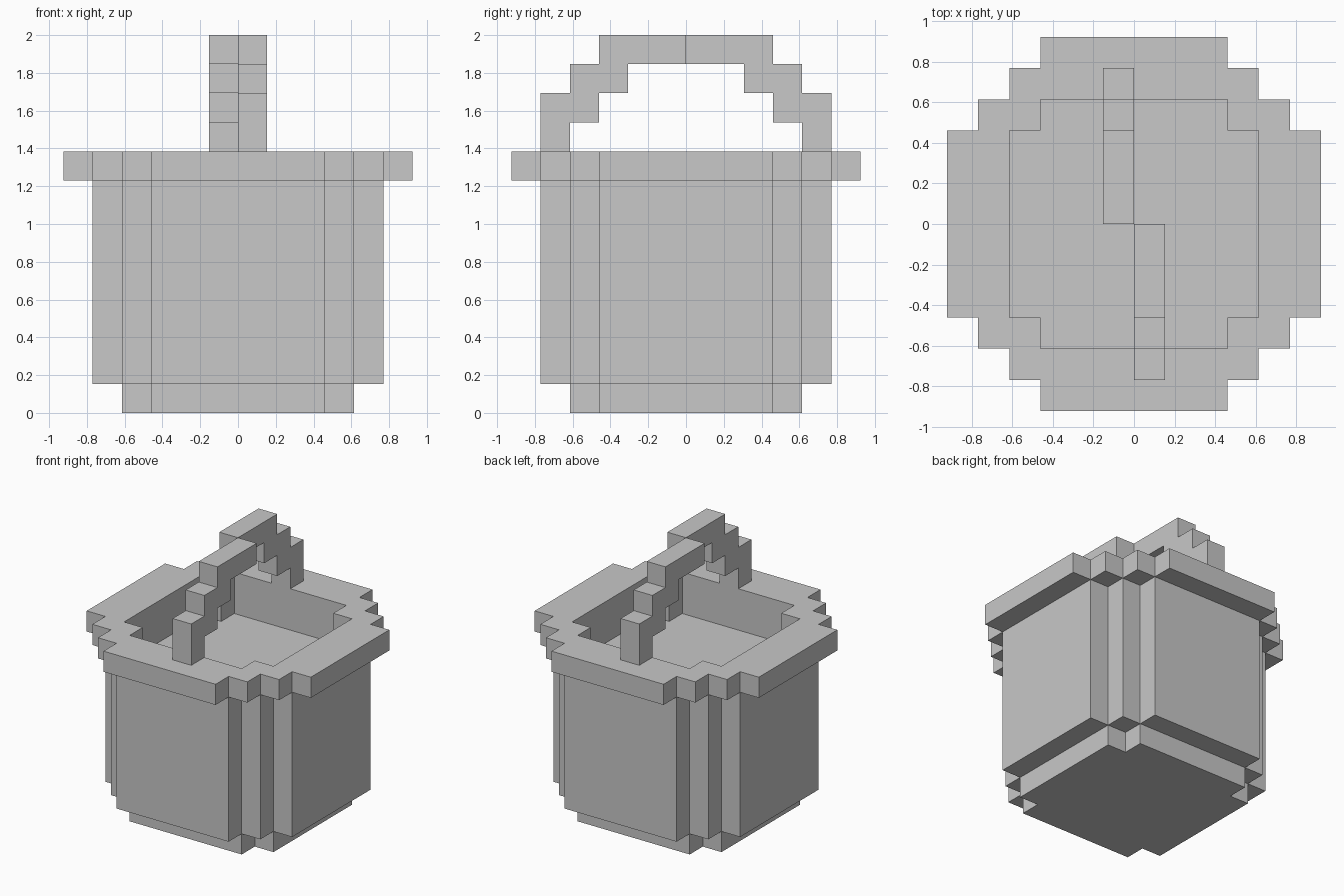
import bpy
import bmesh
import math
from mathutils import Matrix, Vector

cube = bpy.data.objects.get("Cube")
if cube:
    bpy.data.objects.remove(cube, do_unlink=True)

U = 2 / 13  # size of one block step

grey = bpy.data.materials.new("plain_grey")
grey.use_nodes = True
grey.diffuse_color = (0.58, 0.58, 0.58, 1)
grey.node_tree.nodes["Principled BSDF"].inputs["Base Color"].default_value = grey.diffuse_color


def stepped_outline(reach):
    """Stepped round outline; its flat sides lie `reach` blocks from the centre."""
    corner = [(reach, 3)]
    for i in range(reach - 3):
        corner += [(reach - 1 - i, 3 + i), (reach - 1 - i, 4 + i)]
    points = []
    for turn in range(4):
        for x, y in corner:
            for _ in range(turn):
                x, y = -y, x
            points.append((x, y))
    return points


def rectangle(x0, x1, y0, y1):
    return [(x0, y0), (x1, y0), (x1, y1), (x0, y1)]


def extrude_outlines(name, outlines, start, end, frame=Matrix()):
    """Fill the outlines (a second one is a hole) and extrude from start to end."""
    bm = bmesh.new()
    edges = []
    for outline in outlines:
        verts = [bm.verts.new((x, y, start)) for x, y in outline]
        edges += [bm.edges.new((verts[i - 1], verts[i])) for i in range(len(verts))]
    bmesh.ops.triangle_fill(bm, edges=edges, use_beauty=True, normal=(0, 0, 1))
    result = bmesh.ops.extrude_face_region(bm, geom=bm.faces[:], use_keep_orig=True)
    top = [g for g in result["geom"] if isinstance(g, bmesh.types.BMVert)]
    bmesh.ops.translate(bm, verts=top, vec=Vector((0, 0, end - start)))
    bmesh.ops.transform(bm, matrix=Matrix.Scale(U, 4) @ frame, verts=bm.verts[:])
    bmesh.ops.recalc_face_normals(bm, faces=bm.faces[:])
    mesh = bpy.data.meshes.new(name)
    bm.to_mesh(mesh)
    bm.free()
    mesh.materials.append(grey)
    obj = bpy.data.objects.new(name, mesh)
    bpy.context.collection.objects.link(obj)


# Pot core: the foot below and the inner floor on top
inner = stepped_outline(4)
extrude_outlines("core", [inner], 0, 7)

# Pot walls: a panel on each side and a post in each corner
for side in ("left", "back", "right", "front"):
    turn = Matrix.Rotation(math.pi / 2 * ("left", "back", "right", "front").index(side), 4, "Z")
    extrude_outlines("wall_panel_" + side, [rectangle(4, 5, -3, 3)], 1, 8, turn)
    extrude_outlines("corner_post_" + side, [rectangle(3, 4, 3, 4)], 1, 8, turn)

# Overhanging rim
extrude_outlines("rim", [stepped_outline(6), inner], 8, 9)

# Handle: stepped half arch drawn in depth and height, extruded sideways
arch = [(0, 12), (2, 12), (2, 11), (3, 11), (3, 10), (4, 10), (4, 9),
        (5, 9), (5, 11), (4, 11), (4, 12), (3, 12), (3, 13), (0, 13)]
upright = Matrix(((0, 0, 1, 0), (1, 0, 0, 0), (0, 1, 0, 0), (0, 0, 0, 1)))
half_turn = Matrix.Rotation(math.pi, 4, "Z")
extrude_outlines("handle_back", [arch], -1, 0, upright)
extrude_outlines("handle_front", [arch], -1, 0, half_turn @ upright)
